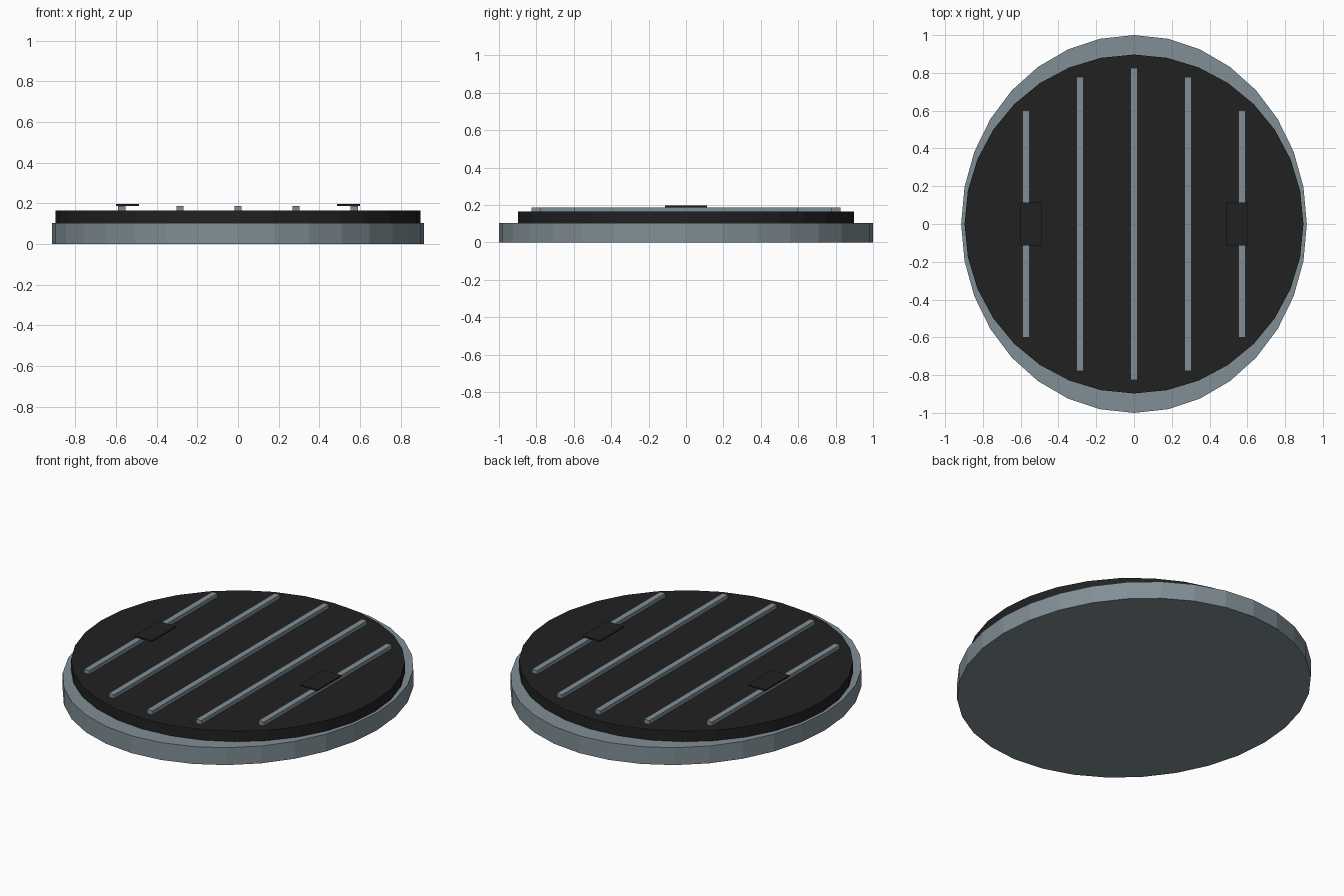
import bpy

if "Cube" in bpy.data.objects:
    bpy.data.objects.remove(bpy.data.objects["Cube"])


def material(name, rgb):
    m = bpy.data.materials.new(name)
    m.diffuse_color = (*rgb, 1.0)
    m.use_nodes = True
    m.node_tree.nodes["Principled BSDF"].inputs["Base Color"].default_value = m.diffuse_color
    return m


GREY = material("blue grey", (0.22, 0.275, 0.305))
BLACK = material("soft black", (0.0152, 0.0152, 0.0152))


def finish(name, mat):
    ob = bpy.context.object
    ob.name = name
    ob.data.materials.append(mat)
    bpy.ops.object.transform_apply(location=False, rotation=False, scale=True)


def disc(name, rx, ry, z0, z1, mat):
    bpy.ops.mesh.primitive_cylinder_add(vertices=32, radius=1, depth=1,
                                        location=(0, 0, (z0 + z1) / 2))
    bpy.context.object.scale = (rx, ry, z1 - z0)
    finish(name, mat)


def box(name, x, width, half_length, z0, z1, mat):
    bpy.ops.mesh.primitive_cube_add(size=1, location=(x, 0, (z0 + z1) / 2))
    bpy.context.object.scale = (width, 2 * half_length, z1 - z0)
    finish(name, mat)


# Oval base and round pad
disc("base", 0.915, 1.0, 0.0, 0.103, GREY)
disc("pad", 0.897, 0.897, 0.103, 0.165, BLACK)

# Raised ribs, shorter towards the sides
for i in range(-2, 3):
    box(f"rib_{i + 3}", 0.286 * i, 0.035, (0.827, 0.777, 0.60)[abs(i)],
        0.165, 0.188, GREY)

# Thin clips over the outer ribs
for side, s in (("left", -1), ("right", 1)):
    box(f"{side}_clip", s * 0.543, 0.114, 0.113, 0.188, 0.197, BLACK)
